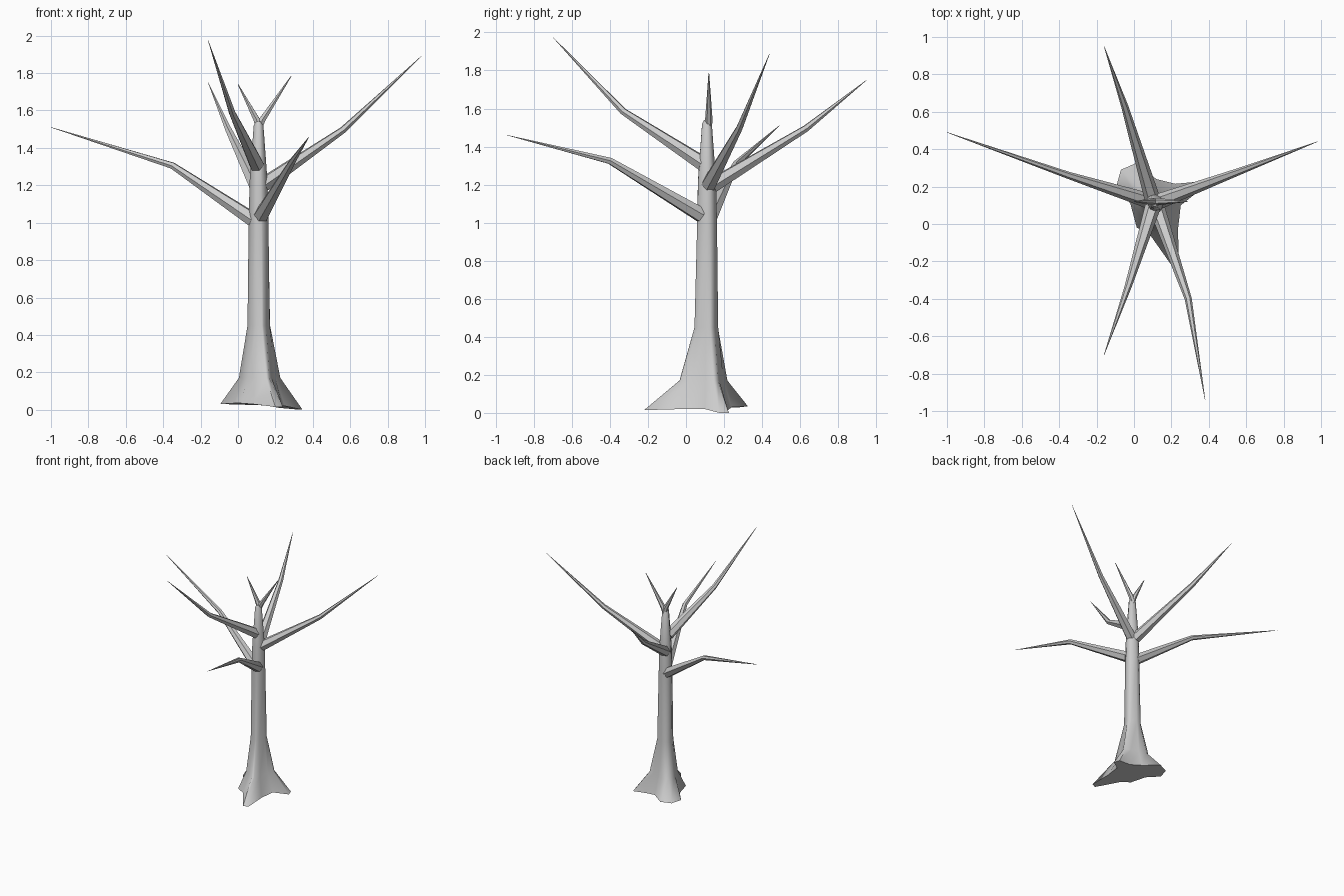
import bpy, bmesh, math
from mathutils import Vector

cube = bpy.data.objects.get("Cube")
if cube:
    bpy.data.objects.remove(cube)

bark = bpy.data.materials.new("grey bark")
bark.use_nodes = True
colour = (0.6, 0.6, 0.6, 1)
bark.diffuse_color = colour
bark.node_tree.nodes["Principled BSDF"].inputs["Base Color"].default_value = colour


def loft(name, rings, angle=50):
    """Skin a list of equal-sized point rings and close both ends."""
    bm = bmesh.new()
    loops = [[bm.verts.new(p) for p in ring] for ring in rings]
    for low, high in zip(loops, loops[1:]):
        for i in range(len(low)):
            j = (i + 1) % len(low)
            bm.faces.new((low[i], low[j], high[j], high[i]))
    bm.faces.new(loops[0][::-1])
    bm.faces.new(loops[-1])
    bmesh.ops.recalc_face_normals(bm, faces=bm.faces)
    mesh = bpy.data.meshes.new(name)
    bm.to_mesh(mesh)
    bm.free()
    mesh.materials.append(bark)
    obj = bpy.data.objects.new(name, mesh)
    bpy.context.collection.objects.link(obj)
    bpy.ops.object.select_all(action="DESELECT")
    obj.select_set(True)
    bpy.context.view_layer.objects.active = obj
    bpy.ops.object.shade_smooth_by_angle(angle=math.radians(angle))
    return obj


def branch(name, path, radii, sides=6):
    """Tapered tube through a few points, ending in a sharp tip."""
    path = [Vector(p) for p in path]
    rings = []
    for i, p in enumerate(path):
        along = (path[min(i + 1, len(path) - 1)] - path[max(i - 1, 0)]).normalized()
        side = along.cross(Vector((0, 0, 1))).normalized()
        up = side.cross(along)
        turns = [math.tau * k / sides for k in range(sides)]
        rings.append([p + radii[i] * (math.cos(t) * side + math.sin(t) * up) for t in turns])
    return loft(name, rings)


# Trunk: lobed root outline blending into a round, tapering stem
centre = Vector((0.11, 0.11, 0))
roots = [Vector(p) for p in (
    (0.25, 0.1, 0.02), (0.345, 0.175, 0), (0.33, 0.225, 0), (0.22, 0.215, 0.01),
    (0.12, 0.24, 0.03), (0.01, 0.325, 0.035), (-0.07, 0.29, 0.03), (-0.095, 0.2, 0.03),
    (-0.02, 0.11, 0.035), (0.015, -0.02, 0.035), (0.08, -0.05, 0.03),
    (0.2, -0.22, 0.015), (0.24, -0.2, 0.015), (0.235, -0.03, 0.02))]
rings = [roots]
for z, radius, lobe in ((0.17, 0.05, 0.29), (0.45, 0.054, 0.04), (1.0, 0.053, 0),
                        (1.22, 0.048, 0), (1.52, 0.026, 0), (1.54, 0.015, 0)):
    ring = []
    for p in roots:
        out = Vector((p.x, p.y, 0)) - centre
        ring.append(centre + out.normalized() * (radius + lobe * out.length) + Vector((0, 0, z)))
    rings.append(ring)
loft("trunk", rings, 60)

# Five main limbs, each with one bend
limbs = {
    "back_limb": ((0.1, 0.13, 1.19), (-0.05, 0.63, 1.495), (-0.16, 0.95, 1.75)),
    "right_limb": ((0.09, 0.12, 1.01), (-0.35, 0.26, 1.305), (-1.0, 0.49, 1.51)),
    "left_limb": ((0.13, 0.12, 1.2), (0.56, 0.28, 1.495), (0.98, 0.44, 1.89)),
    "front_right_limb": ((0.1, 0.09, 1.31), (-0.03, -0.33, 1.585), (-0.16, -0.7, 1.975)),
    "front_left_limb": ((0.125, 0.08, 1.04), (0.29, -0.4, 1.325), (0.38, -0.94, 1.46)),
}
for name, path in limbs.items():
    branch(name, path, (0.042, 0.019, 0.001))

# Forked crown
branch("crown_twig_right", ((0.115, 0.117, 1.49), (0.1, 0.12, 1.55), (0.0, 0.12, 1.74)),
       (0.02, 0.019, 0.002))
branch("crown_twig_left", ((0.105, 0.117, 1.49), (0.13, 0.12, 1.55), (0.285, 0.12, 1.785)),
       (0.02, 0.019, 0.002))
